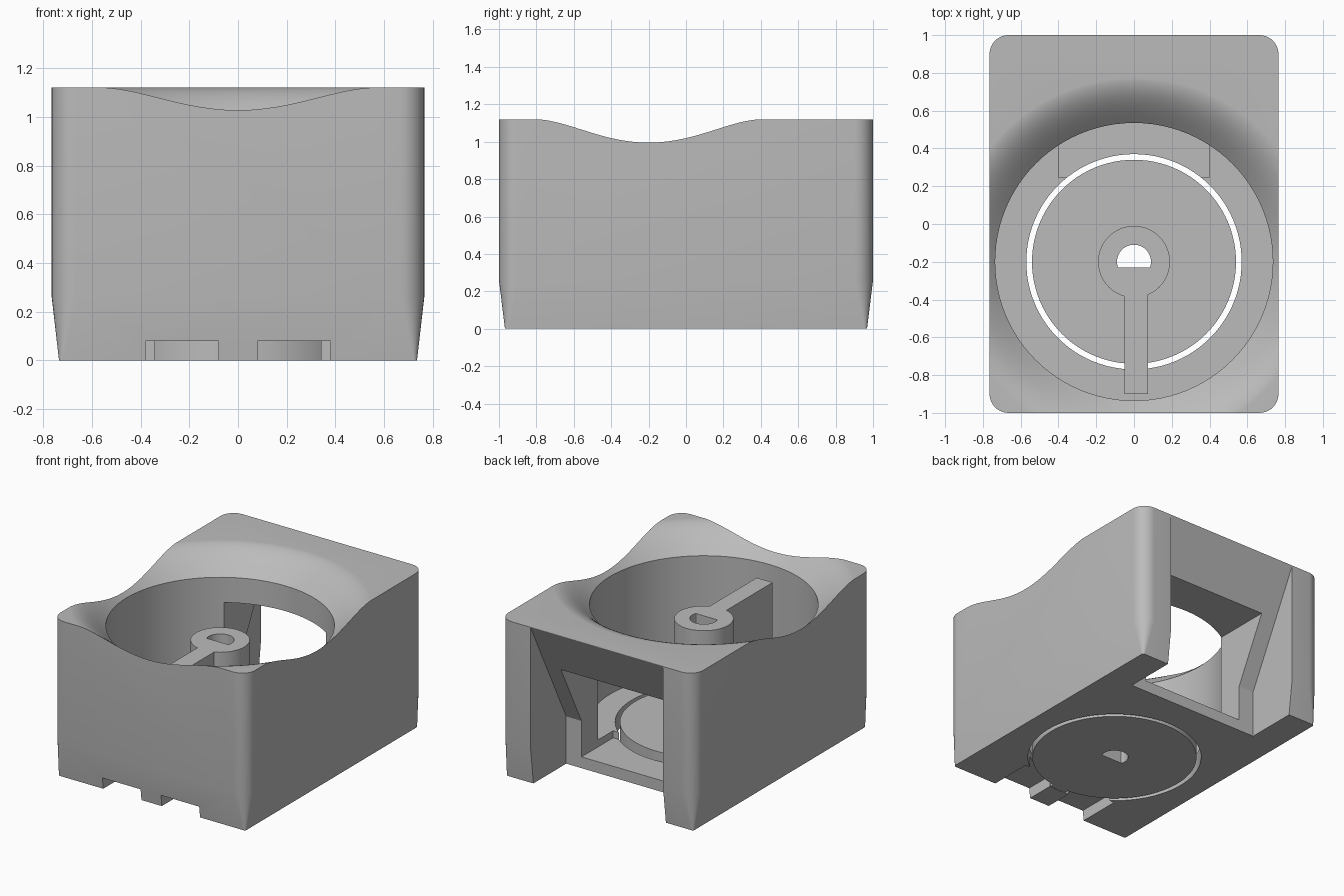
import bpy
import bmesh
import math

cube = bpy.data.objects.get("Cube")
if cube:
    bpy.data.objects.remove(cube, do_unlink=True)

grey = bpy.data.materials.new("plain_grey")
grey.use_nodes = True
grey.diffuse_color = (0.5, 0.5, 0.5, 1)
grey.node_tree.nodes["Principled BSDF"].inputs["Base Color"].default_value = (0.5, 0.5, 0.5, 1)

BORE_Y = -0.2
FLOOR = 0.13


def loft(name, rings):
    """Skin matching point rings and cap both ends."""
    bm = bmesh.new()
    rows = [[bm.verts.new(p) for p in ring] for ring in rings]
    n = len(rows[0])
    for low, high in zip(rows, rows[1:]):
        for i in range(n):
            j = (i + 1) % n
            bm.faces.new((low[i], low[j], high[j], high[i]))
    bm.faces.new(rows[0][::-1])
    bm.faces.new(rows[-1])
    bmesh.ops.recalc_face_normals(bm, faces=bm.faces[:])
    mesh = bpy.data.meshes.new(name)
    bm.to_mesh(mesh)
    bm.free()
    mesh.materials.append(grey)
    obj = bpy.data.objects.new(name, mesh)
    bpy.context.collection.objects.link(obj)
    return obj


def circle(r, z, n=96):
    return [(r * math.cos(math.tau * i / n), BORE_Y + r * math.sin(math.tau * i / n), z)
            for i in range(n)]


def turned(name, profile, n=96):
    return loft(name, [circle(r, z, n) for r, z in profile])


def box(name, x0, x1, y0, y1, z0, z1):
    return loft(name, [[(x0, y0, z), (x1, y0, z), (x1, y1, z), (x0, y1, z)] for z in (z0, z1)])


def rounded_rect(hx, hy, r, z, steps=8):
    ring = []
    for k, (sx, sy) in enumerate(((1, 1), (-1, 1), (-1, -1), (1, -1))):
        for i in range(steps + 1):
            a = (k + i / steps) * math.pi / 2
            ring.append((sx * (hx - r) + r * math.cos(a), sy * (hy - r) + r * math.sin(a), z))
    return ring


def combine(target, other, operation):
    other.hide_render = True
    mod = target.modifiers.new("combine", "BOOLEAN")
    mod.operation = operation
    mod.solver = "EXACT"
    mod.object = other
    bpy.context.view_layer.objects.active = target
    bpy.ops.object.modifier_apply(modifier=mod.name)
    bpy.data.objects.remove(other, do_unlink=True)


def finish(obj):
    bpy.ops.object.select_all(action="DESELECT")
    obj.select_set(True)
    bpy.context.view_layer.objects.active = obj
    bpy.ops.object.shade_smooth_by_angle(angle=math.radians(25))


# Housing: rounded block drawn in to sharper corners at the foot
housing = loft("housing", [rounded_rect(0.735, 0.968, 0.015, 0),
                           rounded_rect(0.765, 1.0, 0.1, 0.26),
                           rounded_rect(0.765, 1.0, 0.1, 1.12)])

# Bore with a flared dish around its mouth
dish = [(0.735 + 0.25 * t / 10, 0.966 + 0.155 * math.sin(t / 10 * math.pi / 2))
        for t in range(11)]
combine(housing, turned("bore_cutter", [(0.735, FLOOR)] + dish + [(0.985, 1.4)]), "DIFFERENCE")

# Round hole in the floor, leaving a thin slot around the disc
combine(housing, turned("slot_cutter", [(0.57, -0.1), (0.57, 0.3)]), "DIFFERENCE")

# Rear recess with a sloping back wall
slope = [(0.6, -0.1), (0.6, 0.335), (1.0, 1.117), (1.1, 1.3125), (1.1, -0.1)]
combine(housing, loft("recess_cutter", [[(x, y, z) for y, z in slope] for x in (-0.52, 0.52)]),
        "DIFFERENCE")

# Window from the recess into the bore
combine(housing, box("window_cutter", -0.4, 0.4, 0.245, 0.9, 0.08, 0.787), "DIFFERENCE")

# Pair of notches under the front edge
for side in (-1, 1):
    xs = sorted((side * 0.08, side * 0.38))
    combine(housing, box("notch_cutter", *xs, -1.2, -0.657, -0.1, 0.08), "DIFFERENCE")
finish(housing)

# Floor disc, raised hub and radial arm, pierced by a D-shaped shaft hole
hub = turned("hub_and_disc", [(0.54, 0), (0.54, FLOOR)])
combine(hub, turned("hub_post", [(0.19, 0.05), (0.19, 0.865)], 64), "UNION")
combine(hub, box("arm", -0.05, 0.075, -0.9, BORE_Y, 0.002, 0.865), "UNION")
shaft = [[(x, max(y, BORE_Y - 0.03), z) for x, y, z in circle(0.09, z, 48)] for z in (-0.1, 1.0)]
combine(hub, loft("shaft_cutter", shaft), "DIFFERENCE")
finish(hub)
